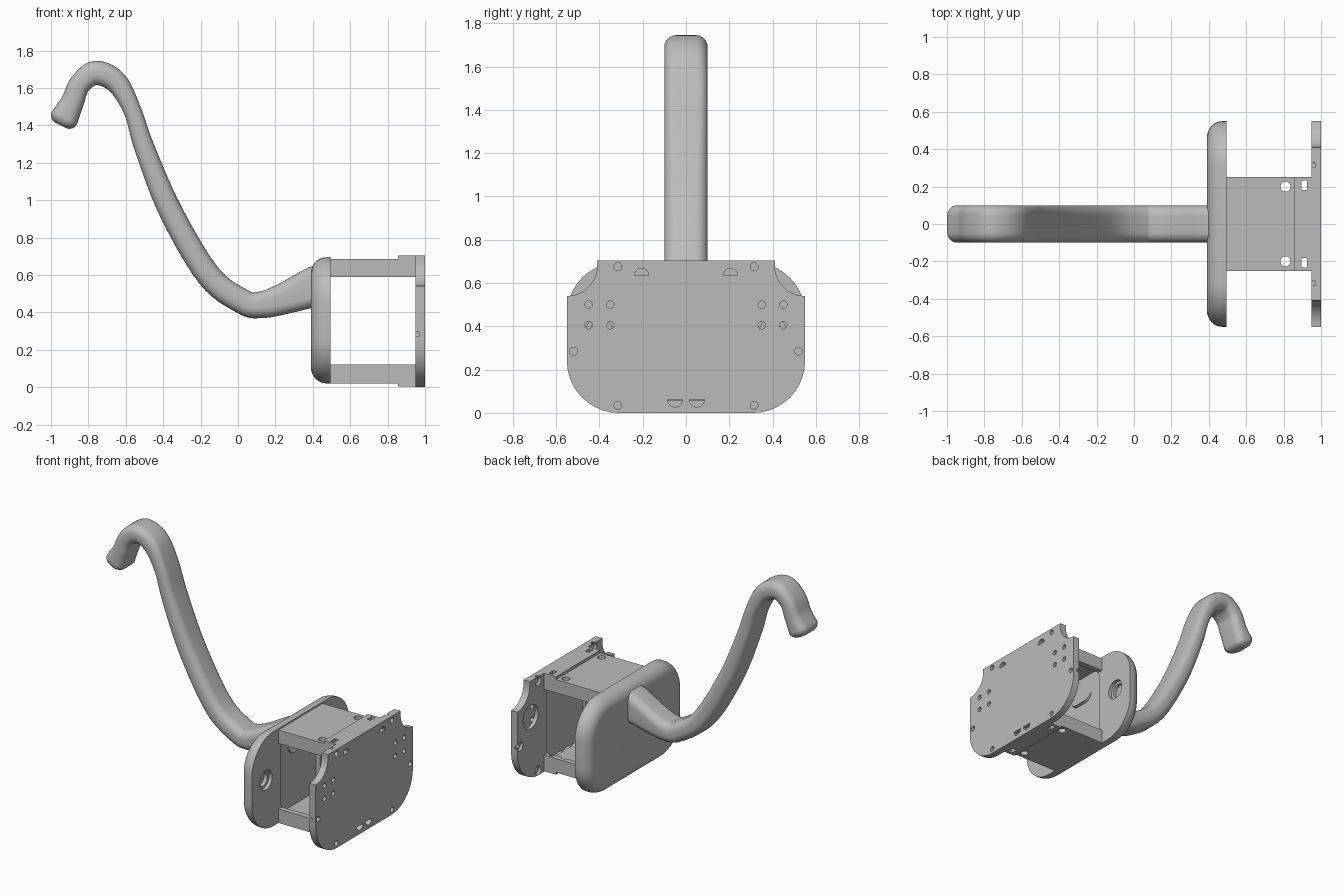
import bpy, bmesh, math
from mathutils import Vector

cube = bpy.data.objects.get("Cube")
if cube:
    bpy.data.objects.remove(cube, do_unlink=True)

grey = bpy.data.materials.new("plain grey")
grey.use_nodes = True
COLOUR = (0.5, 0.5, 0.5, 1)
grey.diffuse_color = COLOUR
grey.node_tree.nodes["Principled BSDF"].inputs["Base Color"].default_value = COLOUR


def loft(name, rings):
    """Skin a list of matching closed rings and cap both ends."""
    bm = bmesh.new()
    rows = [[bm.verts.new(p) for p in ring] for ring in rings]
    n = len(rows[0])
    for a, b in zip(rows, rows[1:]):
        for i in range(n):
            j = (i + 1) % n
            bm.faces.new((a[i], a[j], b[j], b[i]))
    bm.faces.new(rows[0])
    bm.faces.new(rows[-1])
    bmesh.ops.recalc_face_normals(bm, faces=bm.faces)
    mesh = bpy.data.meshes.new(name)
    bm.to_mesh(mesh)
    bm.free()
    mesh.materials.append(grey)
    obj = bpy.data.objects.new(name, mesh)
    bpy.context.collection.objects.link(obj)
    return obj


def prism(name, outline, x0, x1):
    return loft(name, [[(x, y, z) for y, z in outline] for x in (x0, x1)])


def arc(cy, cz, r, start, end, steps=10):
    angles = [math.radians(start + (end - start) * i / steps) for i in range(steps + 1)]
    return [(cy + r * math.cos(a), cz + r * math.sin(a)) for a in angles]


def rounded_rect(hy, z0, z1, r, steps=10):
    y = hy - r
    return (arc(y, z1 - r, r, 0, 90, steps) + arc(-y, z1 - r, r, 90, 180, steps)
            + arc(-y, z0 + r, r, 180, 270, steps) + arc(y, z0 + r, r, 270, 360, steps))


def circle(y, z, r):
    return arc(y, z, r, 0, 345, 23)


def box(name, x0, x1, hy, z0, z1):
    return prism(name, [(-hy, z0), (hy, z0), (hy, z1), (-hy, z1)], x0, x1)


def cut(obj, cutter):
    cutter.hide_render = True
    mod = obj.modifiers.new("cut", 'BOOLEAN')
    mod.operation = 'DIFFERENCE'
    mod.solver = 'EXACT'
    mod.object = cutter
    bpy.context.view_layer.objects.active = obj
    bpy.ops.object.modifier_apply(modifier=mod.name)
    bpy.data.objects.remove(cutter, do_unlink=True)


def hollow():
    return prism("hollow_cutter", rounded_rect(0.22, 0.06, 0.645, 0.1), 0.465, 0.968)


# Domed rear shell with a filleted outer edge
R = 0.085
rings = []
for k in range(9):
    a = math.radians(90 * k / 8)
    inset = R * (1 - math.sin(a))
    outline = rounded_rect(0.55 - inset, 0.02 + inset, 0.695 - inset, 0.24 - inset)
    rings.append([(0.39 + R * (1 - math.cos(a)), y, z) for y, z in outline])
rings.append([(0.495, y, z) for y, z in outline])
rear_shell = loft("rear_shell", rings)
cut(rear_shell, hollow())
for s in (-1, 1):
    cut(rear_shell, prism("bore", circle(s * 0.39, 0.38, 0.07), 0.47, 0.6))
    cut(rear_shell, prism("inner_bore", circle(s * 0.39, 0.38, 0.05), 0.445, 0.6))

# Mounting plate with scooped upper corners
right_half = (arc(0.31, 0.24, 0.24, -90, 0)
              + arc(0.55, 0.68, 0.14, 270, 180) + [(0.41, 0.705)])
left_half = [(-y, z) for y, z in reversed(right_half)]
mount_plate = prism("mount_plate", right_half + left_half, 0.95, 1.0)
cut(mount_plate, hollow())
for s in (-1, 1):
    # round pocket with four screw holes
    cut(mount_plate, prism("pocket", circle(s * 0.4, 0.45, 0.085), 0.9, 0.975))
    for y in (0.35, 0.45):
        for z in (0.405, 0.5):
            cut(mount_plate, prism("hole", circle(s * y, z, 0.017), 0.9, 1.1))
    # counterbored edge screws
    for y, z in ((0.315, 0.675), (0.315, 0.035), (0.52, 0.285)):
        cut(mount_plate, prism("hole", circle(s * y, z, 0.018), 0.9, 1.1))
        cut(mount_plate, prism("counterbore", circle(s * y, z, 0.032), 0.9, 0.97))
    # half-round slots
    cut(mount_plate, prism("slot", arc(s * 0.205, 0.635, 0.033, 0, 180), 0.9, 1.1))
    cut(mount_plate, prism("slot", arc(s * 0.05, 0.062, 0.035, 180, 360), 0.9, 1.1))

# Connecting channel, open at both sides
channel = box("connecting_channel", 0.49, 0.955, 0.25, 0.02, 0.685)
cut(channel, hollow())
cut(channel, box("window", 0.4, 1.1, 0.4, 0.12, 0.59))
clips = [box("upper_clip", 0.855, 0.955, 0.25, 0.65, 0.705),
         box("lower_clip", 0.855, 0.955, 0.25, 0.005, 0.055)]
for s in (-1, 1):
    bpy.ops.mesh.primitive_cylinder_add(vertices=24, radius=0.027, depth=2,
                                        location=(0.81, s * 0.2, 0.35))
    cut(channel, bpy.context.object)
    for part in [channel] + clips:
        bpy.ops.mesh.primitive_cube_add(size=1, location=(0.91, s * 0.207, 0.35))
        slot = bpy.context.object
        slot.scale = (0.03, 0.05, 2)
        bpy.context.view_layer.update()
        cut(part, slot)

# Curved handle: centre x, centre z, half thickness
stations = [Vector(p) for p in (
    (-0.928, 1.44, 0.075), (-0.885, 1.525, 0.062), (-0.845, 1.62, 0.058),
    (-0.76, 1.68, 0.065), (-0.65, 1.63, 0.06), (-0.565, 1.48, 0.048),
    (-0.5, 1.28, 0.054), (-0.36, 0.94, 0.063), (-0.155, 0.595, 0.066),
    (0.03, 0.455, 0.067), (0.12, 0.44, 0.071), (0.23, 0.468, 0.082),
    (0.39, 0.53, 0.105), (0.45, 0.55, 0.11))]


def spline(points, steps=7):
    ends = [points[0] * 2 - points[1]] + points + [points[-1] * 2 - points[-2]]
    out = []
    for a, b, c, d in zip(ends, ends[1:], ends[2:], ends[3:]):
        for i in range(steps):
            t = i / steps
            out.append(b + (c - a) * (t / 2) + (a * 2 - b * 5 + c * 4 - d) * (t * t / 2)
                       + (b * 3 - a - c * 3 + d) * (t ** 3 / 2))
    return out + [points[-1]]


def section(centre, tangent, half, width):
    r = min(0.055, half * 0.85, width * 0.85)
    nx, nz = -tangent.y, tangent.x
    return [(centre.x + nx * v, y, centre.y + nz * v)
            for y, v in rounded_rect(width, -half, half, r, 6)]


path = spline(stations)
handle_rings = []
start_dir = (path[1].xy - path[0].xy).normalized()
TIP = 0.045
for k in range(6):
    a = math.radians(90 * k / 6)
    inset = TIP * (1 - math.sin(a))
    centre = path[0].xy - start_dir * TIP * math.cos(a)
    handle_rings.append(section(centre, start_dir, path[0].z - inset, 0.1 - inset))
for i, p in enumerate(path):
    before, after = path[max(i - 1, 0)], path[min(i + 1, len(path) - 1)]
    handle_rings.append(section(p.xy, (after.xy - before.xy).normalized(), p.z, 0.1))
handle = loft("curved_handle", handle_rings)

# Smooth shading with sharp edges kept
for obj in [rear_shell, mount_plate, channel, handle] + clips:
    bpy.ops.object.select_all(action='DESELECT')
    obj.select_set(True)
    bpy.context.view_layer.objects.active = obj
    bpy.ops.object.shade_smooth_by_angle(angle=math.radians(30))
